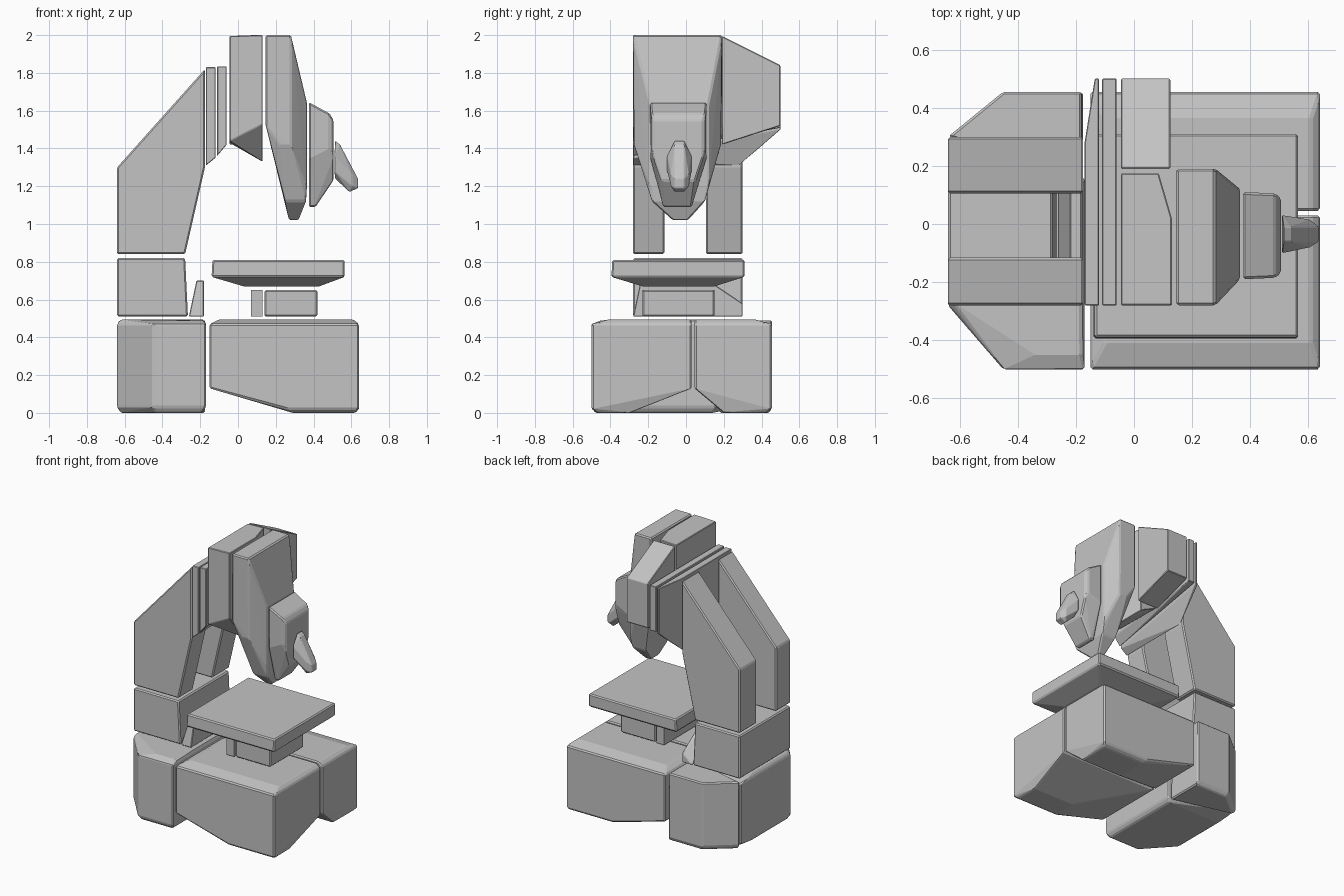
import bpy
import bmesh
import math

cube = bpy.data.objects.get("Cube")
if cube:
    bpy.data.objects.remove(cube, do_unlink=True)

grey = bpy.data.materials.new("light_grey")
grey.use_nodes = True
tone = (0.55, 0.55, 0.55, 1)
grey.diffuse_color = tone
grey.node_tree.nodes["Principled BSDF"].inputs["Base Color"].default_value = tone


def at_x(x, ys, zs):
    """Rectangle of corner points facing along x."""
    return [(x, y, z) for y in ys for z in zs]


def at_y(y, xs, zs):
    """Rectangle of corner points facing along y."""
    return [(x, y, z) for x in xs for z in zs]


def at_z(z, xs, ys):
    """Rectangle of corner points facing along z."""
    return [(x, y, z) for x in xs for y in ys]


def prism(profile, ys):
    """Side profile of (x, z) points carried across the depth."""
    return [(x, y, z) for x, z in profile for y in ys]


def column(outline, zs):
    """Floor outline of (x, y) points carried upwards."""
    return [(x, y, z) for x, y in outline for z in zs]


def solid(name, points, bevel=0.008):
    """Faceted convex block around the given corner points."""
    bm = bmesh.new()
    for point in points:
        bm.verts.new(point)
    result = bmesh.ops.convex_hull(bm, input=bm.verts)
    spare = {v for v in result["geom_interior"] + result["geom_unused"]
             if isinstance(v, bmesh.types.BMVert)}
    bmesh.ops.delete(bm, geom=list(spare), context="VERTS")
    bmesh.ops.dissolve_limit(bm, angle_limit=math.radians(2),
                             verts=bm.verts, edges=bm.edges)
    bmesh.ops.recalc_face_normals(bm, faces=bm.faces)
    mesh = bpy.data.meshes.new(name)
    bm.to_mesh(mesh)
    bm.free()
    mesh.materials.append(grey)
    obj = bpy.data.objects.new(name, mesh)
    bpy.context.scene.collection.objects.link(obj)
    if bevel:
        mod = obj.modifiers.new("edge_chamfer", "BEVEL")
        mod.width = bevel
        mod.segments = 1
        mod.limit_method = "ANGLE"
        mod.angle_limit = math.radians(25)
    return obj


# Rear foot, split by a slanted seam
front_outline = [(-0.64, -0.28), (-0.45, -0.5), (-0.17, -0.5), (-0.17, 0.16), (-0.64, 0.29)]
corner_outline = [(-0.64, 0.3), (-0.45, 0.455), (-0.18, 0.455), (-0.18, 0.18)]
solid("foot_front", column(front_outline, (0.03, 0.47))
      + at_z(0, (-0.62, -0.19), (-0.27, 0.14))
      + at_z(0, (-0.43, -0.19), (-0.48, 0))
      + at_z(0.495, (-0.62, -0.18), (-0.27, 0.14))
      + at_z(0.49, (-0.34, -0.18), (-0.45, 0)))
solid("foot_corner", column(corner_outline, (0.03, 0.49))
      + [(x * 0.97, y * 0.97, 0) for x, y in corner_outline])

# Front foot: two lobes with undersides rising to the middle and the rear
for name, inner, low, outer in (("lobe_front", 0.03, -0.3, -0.5),
                                ("lobe_back", 0.045, 0.2, 0.455)):
    side = math.copysign(0.03, outer)
    solid(name, at_y(outer, (-0.15, 0.64), (0.13, 0.47))
          + at_y(inner, (-0.15, 0.64), (0.13, 0.47))
          + at_z(0, (0.29, 0.62), (low, outer - side))
          + at_y(outer, (0.26, 0.64), (0.02, 0.1))
          + at_z(0.495, (-0.1, 0.61), (inner, outer - 3 * side)))

# Stage and its two-part stem
solid("stage", at_z(0.81, (-0.135, 0.565), (-0.39, 0.31))
      + at_z(0.72, (-0.14, 0.565), (-0.395, 0.31))
      + at_z(0.67, (0.03, 0.43), (-0.23, 0.15)))
solid("stem_rear", at_z(0.51, (0.07, 0.13), (-0.23, 0.15))
      + at_z(0.65, (0.07, 0.13), (-0.23, 0.15)), 0)
solid("stem_front", at_z(0.51, (0.14, 0.42), (-0.23, 0.15))
      + at_z(0.65, (0.14, 0.42), (-0.23, 0.15)))

# Pillar block and the wedge before it
solid("pillar_block", at_z(0.51, (-0.64, -0.265), (-0.28, 0.3))
      + at_z(0.82, (-0.64, -0.28), (-0.28, 0.3)))
wedge = [(-0.26, 0.51), (-0.18, 0.51)]
solid("pillar_wedge", prism(wedge, (-0.28, 0.3))
      + at_z(0.7, (-0.22, -0.18), (-0.24, 0.12))
      + at_x(-0.18, (0.3,), (0.51, 0.58)), 0.004)

# Twin bent arms
arm = [(-0.64, 0.84), (-0.28, 0.84), (-0.175, 1.3), (-0.175, 1.82), (-0.64, 1.3)]
solid("arm_front", prism(arm, (-0.28, -0.115)))
solid("arm_back", prism(arm, (0.105, 0.3)))

# Thin plates joining arms and head
solid("plate_rear", at_x(-0.17, (-0.28, 0.28), (1.31, 1.83))
      + at_x(-0.12, (-0.28,), (1.35, 1.83))
      + at_y(0.5, (-0.135, -0.12), (1.5, 1.83)), 0.003)
solid("plate_front", at_x(-0.11, (-0.28,), (1.36, 1.835))
      + at_x(-0.06, (-0.28,), (1.42, 1.835))
      + at_y(0.5, (-0.11, -0.06), (1.51, 1.835)), 0.003)

# Head: main body, sloping side housing and tapered front
solid("head_body", at_y(-0.28, (-0.045,), (1.44, 1.995))
      + at_y(-0.28, (0.13,), (1.53, 2))
      + at_x(0.13, (-0.12, 0.02), (1.33, 2))
      + at_y(0.175, (-0.045,), (1.43, 1.995))
      + at_y(0.175, (0.085,), (1.37, 2)), 0.004)
solid("head_side", at_y(0.19, (-0.045, 0.125), (1.42, 1.995))
      + at_y(0.5, (-0.045, 0.125), (1.52, 1.84)), 0.004)
solid("head_front", at_z(2, (0.145, 0.28), (-0.28, 0.19))
      + at_x(0.145, (-0.28, 0.19), (1.53, 2))
      + at_z(1.42, (0.22, 0.28), (-0.275, 0.185))
      + at_x(0.365, (-0.19, 0.12), (1.2, 1.64))
      + at_z(1.12, (0.25, 0.36), (-0.18, 0.1))
      + at_z(1.02, (0.27, 0.32), (-0.07, 0.01)))

# Nose and angled knob
solid("nose", at_x(0.375, (-0.19, 0.11), (1.35, 1.645))
      + at_x(0.485, (-0.185, 0.105), (1.4, 1.585))
      + at_x(0.505, (-0.17, 0.09), (1.35, 1.55))
      + at_x(0.505, (-0.13, 0.05), (1.23,))
      + at_z(1.09, (0.375, 0.41), (-0.12, 0.03)))
solid("knob", at_x(0.51, (-0.1, 0.03), (1.28, 1.36))
      + at_x(0.515, (-0.06, -0.01), (1.24, 1.44))
      + at_x(0.54, (-0.06, -0.01), (1.42,))
      + at_x(0.59, (-0.06, -0.01), (1.17,))
      + at_x(0.605, (-0.08, 0.015), (1.2, 1.26))
      + at_x(0.635, (-0.06, -0.01), (1.19, 1.24)), 0.003)
